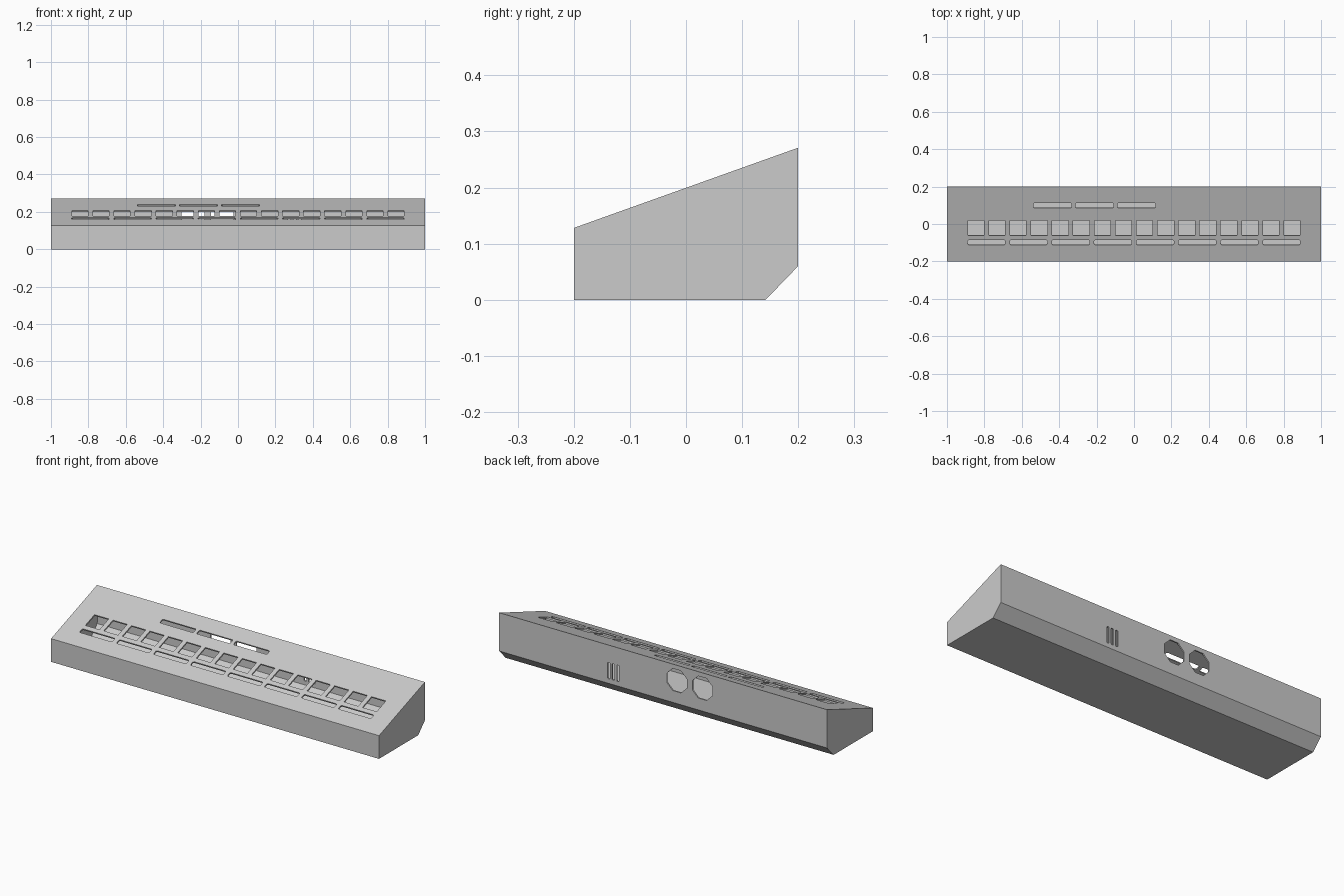
import bpy, bmesh
from math import atan2, cos, sin, pi, radians
from mathutils import Matrix, Vector

if "Cube" in bpy.data.objects:
    bpy.data.objects.remove(bpy.data.objects["Cube"])


def add_prism(bm, pts, depth, mat):
    """Extrude a 2D outline along local z from -depth/2 to depth/2."""
    lo = [bm.verts.new(mat @ Vector((x, y, -depth / 2))) for x, y in pts]
    hi = [bm.verts.new(mat @ Vector((x, y, depth / 2))) for x, y in pts]
    n = len(pts)
    bm.faces.new(lo[::-1])
    bm.faces.new(hi)
    for i in range(n):
        j = (i + 1) % n
        bm.faces.new((lo[i], lo[j], hi[j], hi[i]))


def make_object(name, bm):
    bmesh.ops.recalc_face_normals(bm, faces=bm.faces[:])
    me = bpy.data.meshes.new(name)
    bm.to_mesh(me)
    bm.free()
    ob = bpy.data.objects.new(name, me)
    bpy.context.collection.objects.link(ob)
    return ob


def rect(cx, cy, w, h, c=0.0):
    """Rectangle outline with optional chamfered corners."""
    a, b = w / 2, h / 2
    if c == 0:
        return [(cx - a, cy - b), (cx + a, cy - b), (cx + a, cy + b), (cx - a, cy + b)]
    return [(cx + x, cy + y) for x, y in (
        (-a + c, -b), (a - c, -b), (a, -b + c), (a, b - c),
        (a - c, b), (-a + c, b), (-a, b - c), (-a, -b + c))]


def octagon(cx, cy, r):
    return [(cx + r * cos(pi / 8 + i * pi / 4), cy + r * sin(pi / 8 + i * pi / 4))
            for i in range(8)]


# Hollow wedge-shaped casing
profile = [(-0.2, 0), (0.142, 0), (0.2, 0.06), (0.2, 0.271), (-0.2, 0.128)]
along_x = Matrix(((0, 0, 1, 0), (1, 0, 0, 0), (0, 1, 0, 0), (0, 0, 0, 1)))
bm = bmesh.new()
add_prism(bm, profile, 2.0, along_x)
casing = make_object("console_casing", bm)
wall = casing.modifiers.new("wall", 'SOLIDIFY')
wall.thickness = 0.008
wall.offset = -1
wall.use_even_offset = True

# Openings in the sloped top panel
slope = atan2(0.143, 0.4)
k = 1 / cos(slope)
top = Matrix.Translation((0, 0, 0.1995)) @ Matrix.Rotation(slope, 4, 'X')
cut = bmesh.new()
for i in range(16):  # square button holes
    add_prism(cut, rect(-0.845 + i * 0.11267, -0.021 * k, 0.087, 0.08 * k), 0.05, top)
for i in range(8):   # long slots in front of the buttons
    add_prism(cut, rect(-0.789 + i * 0.2254, -0.099 * k, 0.2, 0.027 * k, 0.005), 0.05, top)
for i in range(3):   # display slots behind the buttons
    add_prism(cut, rect(-0.436 + i * 0.2247, 0.099 * k, 0.205, 0.027 * k, 0.005), 0.05, top)

# Openings in the back panel
back = Matrix.Translation((0, 0.2, 0)) @ Matrix.Rotation(radians(90), 4, 'X')
for x in (-0.084, -0.24):  # octagonal sockets
    add_prism(cut, octagon(x, 0.186, 0.066), 0.05, back)
for i in range(3):         # vertical vents
    add_prism(cut, rect(0.275 + i * 0.028, 0.13, 0.014, 0.09, 0.003), 0.05, back)
cutter = make_object("opening_cutter", cut)
cutter.hide_render = True

holes = casing.modifiers.new("openings", 'BOOLEAN')
holes.operation = 'DIFFERENCE'
holes.solver = 'EXACT'
holes.object = cutter

# Apply the modifiers and drop the helper
bpy.context.view_layer.objects.active = casing
casing.select_set(True)
for name in ("wall", "openings"):
    bpy.ops.object.modifier_apply(modifier=name)
bpy.data.objects.remove(cutter)
